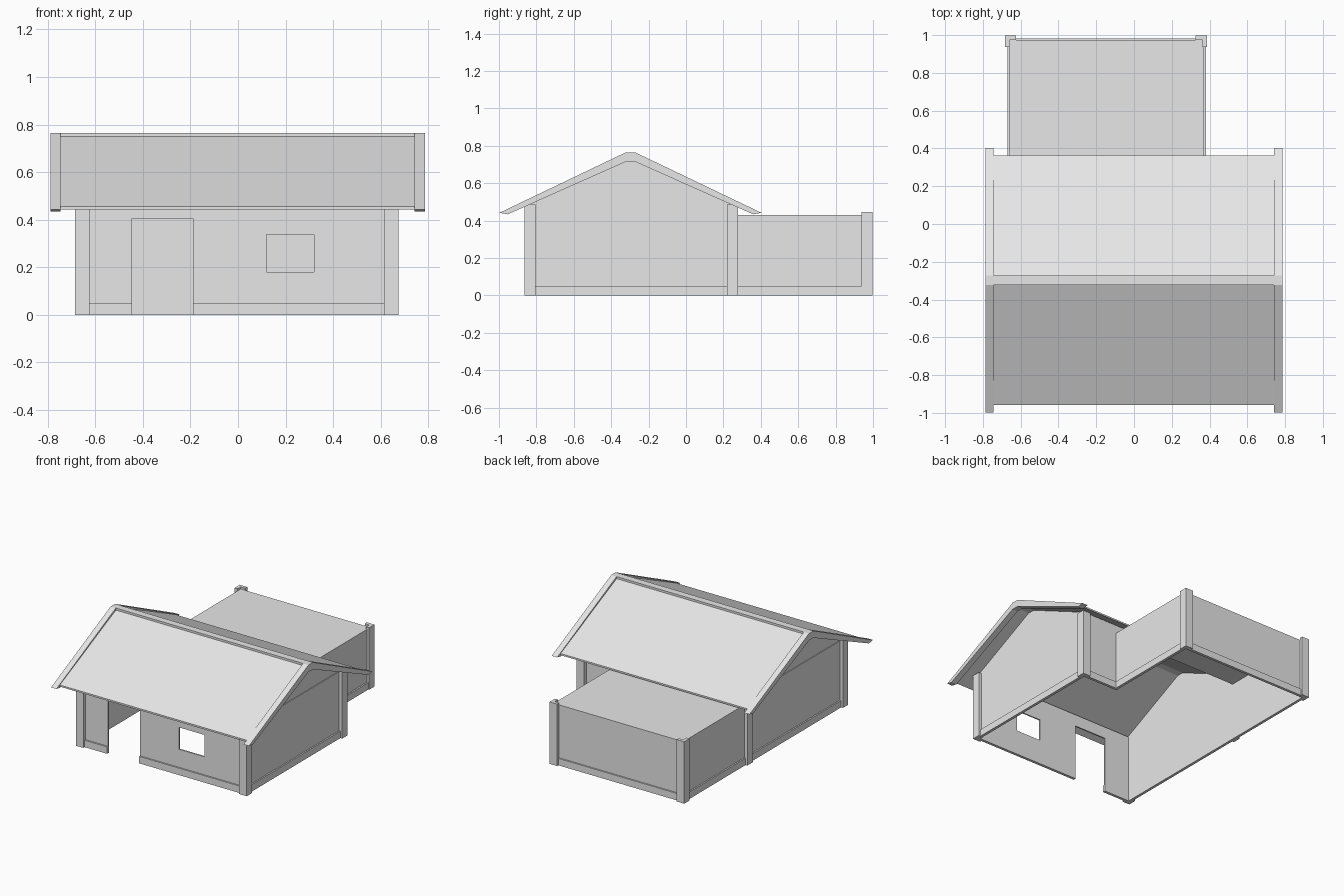
import bpy, bmesh

cube = bpy.data.objects.get("Cube")
if cube:
    bpy.data.objects.remove(cube, do_unlink=True)

plaster = bpy.data.materials.new("light_grey")
plaster.use_nodes = True
GREY = (0.8, 0.8, 0.8, 1.0)
plaster.diffuse_color = GREY
plaster.node_tree.nodes["Principled BSDF"].inputs["Base Color"].default_value = GREY


def prism(name, outline, start, depth):
    """Extrude a closed outline of 3D points along a vector."""
    bm = bmesh.new()
    base = bm.faces.new([bm.verts.new(p) for p in outline])
    new = bmesh.ops.extrude_face_region(bm, geom=[base])["geom"]
    top = [v for v in new if isinstance(v, bmesh.types.BMVert)]
    bmesh.ops.translate(bm, verts=top, vec=depth)
    # the source face stays as the near cap
    if base.is_valid is False:
        bm.faces.new([v for v in bm.verts if v not in top])
    bmesh.ops.translate(bm, verts=bm.verts, vec=start)
    bmesh.ops.recalc_face_normals(bm, faces=bm.faces)
    mesh = bpy.data.meshes.new(name)
    bm.to_mesh(mesh)
    bm.free()
    mesh.materials.append(plaster)
    obj = bpy.data.objects.new(name, mesh)
    bpy.context.collection.objects.link(obj)
    return obj


def box(name, x0, x1, y0, y1, z0, z1):
    outline = [(x0, y0, 0), (x1, y0, 0), (x1, y1, 0), (x0, y1, 0)]
    return prism(name, outline, (0, 0, z0), (0, 0, z1 - z0))


def side_profile(name, points, x0, x1):
    """Extrude a (y, z) profile along x."""
    return prism(name, [(0, y, z) for y, z in points], (x0, 0, 0), (x1 - x0, 0, 0))


def corner_trim(name, x, y, sx, sy, height):
    """L-shaped board wrapped round an outside wall corner."""
    out, leg = 0.024, 0.036
    shape = [(out, out), (-leg, out), (-leg, 0), (0, 0), (0, -leg), (out, -leg)]
    prism(name, [(x + sx * a, y + sy * b, 0) for a, b in shape],
          (0, 0, 0), (0, 0, height))


# Wall planes (outer faces)
LEFT, RIGHT = 0.65, -0.66
FRONT, BACK = -0.84, 0.255
ANNEX_X, ANNEX_Y, ANNEX_Z = 0.37, 0.973, 0.43
T, WALL_Z, SKIRT_Z, SKIRT = 0.01, 0.475, 0.05, 0.01
DOOR = (-0.445, -0.19)

# Front wall with door and window openings
front_wall = box("front_wall", RIGHT, LEFT, FRONT, FRONT + T, 0, 0.49)
openings = [
    box("door_cutter", *DOOR, FRONT - 0.1, FRONT + 0.1, -0.1, 0.405),
    box("window_cutter", 0.12, 0.32, FRONT - 0.1, FRONT + 0.1, 0.18, 0.337),
]
for cutter in openings:
    mod = front_wall.modifiers.new(cutter.name, "BOOLEAN")
    mod.operation = "DIFFERENCE"
    mod.solver = "EXACT"
    mod.object = cutter
    cutter.hide_render = True
bpy.context.view_layer.update()
graph = bpy.context.evaluated_depsgraph_get()
cut_mesh = bpy.data.meshes.new_from_object(front_wall.evaluated_get(graph))
front_wall.modifiers.clear()
front_wall.data = cut_mesh
for cutter in openings:
    bpy.data.objects.remove(cutter, do_unlink=True)

# Main walls
box("left_wall", LEFT - T, LEFT, FRONT, BACK, 0, WALL_Z)
box("right_wall", RIGHT, RIGHT + T, FRONT, BACK, 0, WALL_Z)
box("back_wall", ANNEX_X - T, LEFT, BACK - T, BACK, 0, 0.49)
box("back_header", RIGHT, ANNEX_X, BACK - T, BACK, ANNEX_Z - T, 0.49)

# Annex walls and flat roof
box("annex_left_wall", ANNEX_X - T, ANNEX_X, BACK, ANNEX_Y, 0, ANNEX_Z)
box("annex_right_wall", RIGHT, RIGHT + T, BACK, ANNEX_Y, 0, ANNEX_Z)
box("annex_back_wall", RIGHT, ANNEX_X, ANNEX_Y - T, ANNEX_Y, 0, ANNEX_Z)
box("annex_roof", RIGHT, ANNEX_X, BACK, ANNEX_Y, ANNEX_Z - T, ANNEX_Z)

# Skirting boards around the outside
for x0, x1 in ((RIGHT, DOOR[0]), (DOOR[1], LEFT)):
    box("front_skirting", x0, x1, FRONT - SKIRT, FRONT, 0, SKIRT_Z)
box("left_skirting", LEFT, LEFT + SKIRT, FRONT, BACK, 0, SKIRT_Z)
box("right_skirting", RIGHT - SKIRT, RIGHT, FRONT, ANNEX_Y, 0, SKIRT_Z)
box("back_skirting", ANNEX_X, LEFT, BACK, BACK + SKIRT, 0, SKIRT_Z)
box("annex_left_skirting", ANNEX_X, ANNEX_X + SKIRT, BACK, ANNEX_Y, 0, SKIRT_Z)
box("annex_back_skirting", RIGHT, ANNEX_X, ANNEX_Y, ANNEX_Y + SKIRT, 0, SKIRT_Z)

# Corner posts
corner_trim("front_left_post", LEFT, FRONT, 1, -1, 0.485)
corner_trim("front_right_post", RIGHT, FRONT, -1, -1, 0.485)
corner_trim("back_left_post", LEFT, BACK, 1, 1, 0.485)
corner_trim("annex_left_post", ANNEX_X - 0.008, ANNEX_Y, 1, 1, 0.445)
corner_trim("annex_right_post", RIGHT, ANNEX_Y, -1, 1, 0.445)
box("back_right_post", RIGHT - 0.024, RIGHT, BACK - 0.036, BACK + 0.024, 0, 0.485)

# Pitched roof, mirrored about the ridge line
RIDGE_Y, RIDGE_HALF = -0.297, 0.025


def mirrored(half):
    """Complete a half profile of (distance from ridge, z) on both sides."""
    return ([(RIDGE_Y - d, z) for d, z in half] +
            [(RIDGE_Y + d, z) for d, z in reversed(half)])


panel = mirrored([(RIDGE_HALF, 0.738), (0.66, 0.443), (0.66, 0.455), (RIDGE_HALF, 0.75)])
rake = mirrored([(RIDGE_HALF, 0.715), (0.656, 0.434), (0.7, 0.442), (RIDGE_HALF, 0.765)])
gable = mirrored([(0.54, WALL_Z), (0.54, 0.495), (RIDGE_HALF, 0.737)])

side_profile("roof_panel", panel, -0.745, 0.742)
side_profile("left_rake_board", rake, 0.742, 0.785)
side_profile("right_rake_board", rake, -0.787, -0.745)
box("ridge_cap", -0.745, 0.742, RIDGE_Y - RIDGE_HALF, RIDGE_Y + RIDGE_HALF, 0.74, 0.765)

# Gable ends, set slightly inside the walls below
side_profile("left_gable", gable, LEFT - T, LEFT - 0.005)
side_profile("right_gable", gable, RIGHT + 0.005, RIGHT + T)
